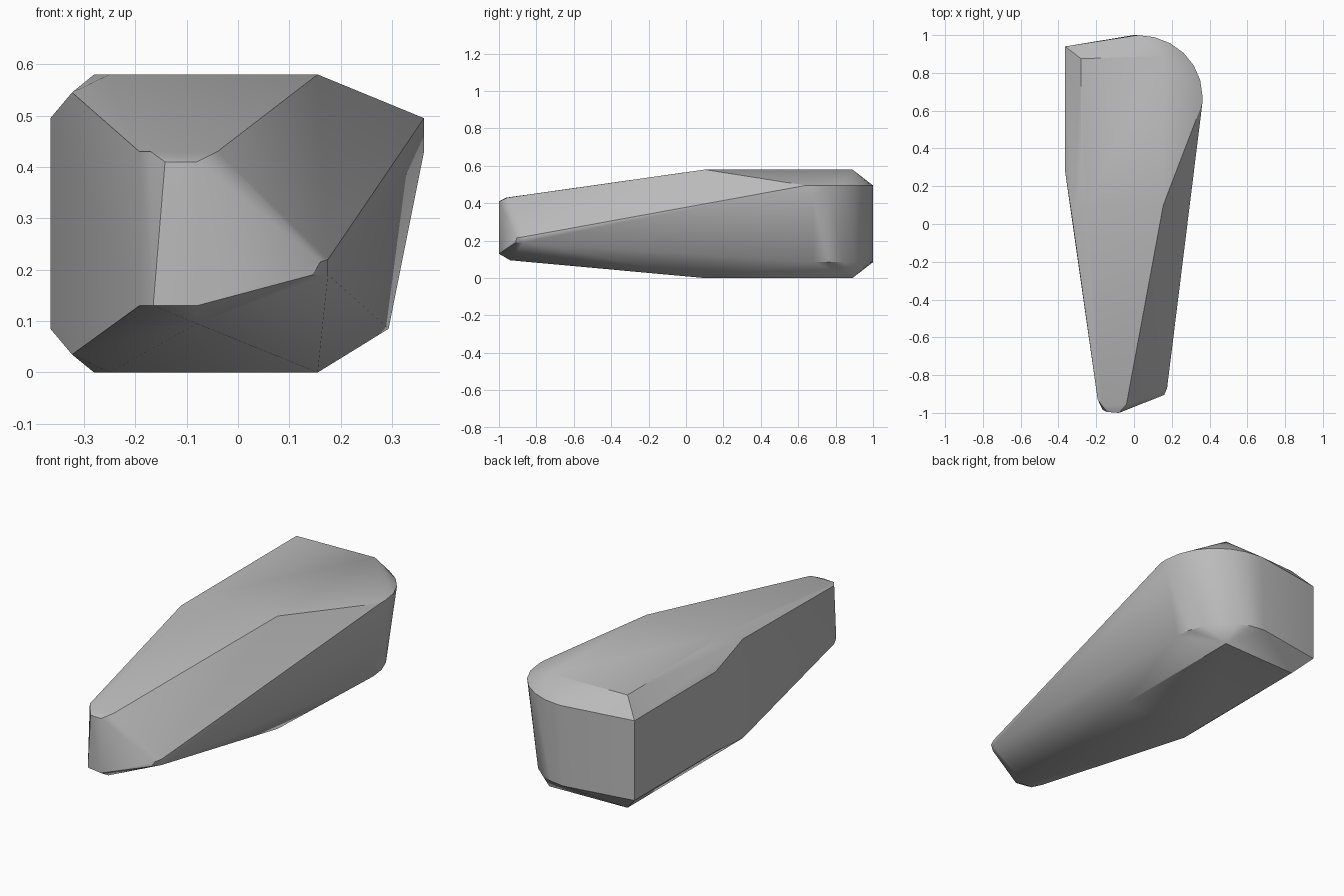
import bpy
import bmesh
from math import cos, sin, pi, radians

cube = bpy.data.objects.get("Cube")
if cube:
    bpy.data.objects.remove(cube, do_unlink=True)

stone = bpy.data.materials.new("grey_stone")
stone.use_nodes = True
stone.diffuse_color = (0.5, 0.5, 0.5, 1)
stone.node_tree.nodes["Principled BSDF"].inputs["Base Color"].default_value = (0.5, 0.5, 0.5, 1)


def both(x, y, low, high):
    """A corner repeated at two heights."""
    return [(x, y, low), (x, y, high)]


def arc(cx, cy, rx, ry, z, steps=6):
    """Rounded back corner, from the rear to the +x side."""
    angles = [pi / 2 * (1 - i / steps) for i in range(steps + 1)]
    return [(cx + rx * cos(a), cy + ry * sin(a), z) for a in angles]


points = []
# flat top and underside
for x, front, back in ((-0.28, 0.26, 0.875), (0.155, 0.1, 0.89)):
    points += both(x, front, 0, 0.58) + both(x, back, 0, 0.58)
points += both(-0.25, 0.1, 0, 0.58)
# flat left-hand wall and its chamfer corner
points += both(-0.365, 0.94, 0.085, 0.495)
points += both(-0.365, 0.28, 0.085, 0.495)
points += both(-0.323, 0.0, 0.035, 0.545)
# rounded back corner, narrower at the foot
points += arc(0.02, 0.68, 0.342, 0.32, 0.495)
points += arc(0.0, 0.68, 0.293, 0.32, 0.085)
points += [(0.362, 0.64, 0.495), (0.362, 0.68, 0.43)]
# blunt front end
points += both(-0.192, -0.93, 0.13, 0.43)
points += [(-0.17, -0.96, 0.43), (-0.142, -0.995, 0.41), (-0.08, -1, 0.41),
           (-0.04, -0.955, 0.43), (-0.165, -0.985, 0.13), (-0.08, -1, 0.13),
           (-0.08, -0.94, 0.095)]
# low front corner
points += [(0.16, -0.905, 0.215), (0.145, -0.91, 0.19)]
points += both(0.175, -0.87, 0.19, 0.22)

bm = bmesh.new()
for p in points:
    bm.verts.new(p)
hull = bmesh.ops.convex_hull(bm, input=bm.verts)
spare = {g for g in hull["geom_interior"] + hull["geom_unused"]
         if isinstance(g, bmesh.types.BMVert)}
bmesh.ops.delete(bm, geom=list(spare), context="VERTS")
bmesh.ops.dissolve_limit(bm, angle_limit=radians(1), verts=bm.verts, edges=bm.edges)
bmesh.ops.recalc_face_normals(bm, faces=bm.faces)

mesh = bpy.data.meshes.new("stone_block")
bm.to_mesh(mesh)
bm.free()
mesh.materials.append(stone)
block = bpy.data.objects.new("stone_block", mesh)
bpy.context.collection.objects.link(block)
bpy.context.view_layer.objects.active = block
block.select_set(True)
bpy.ops.object.shade_smooth_by_angle(angle=radians(30))
